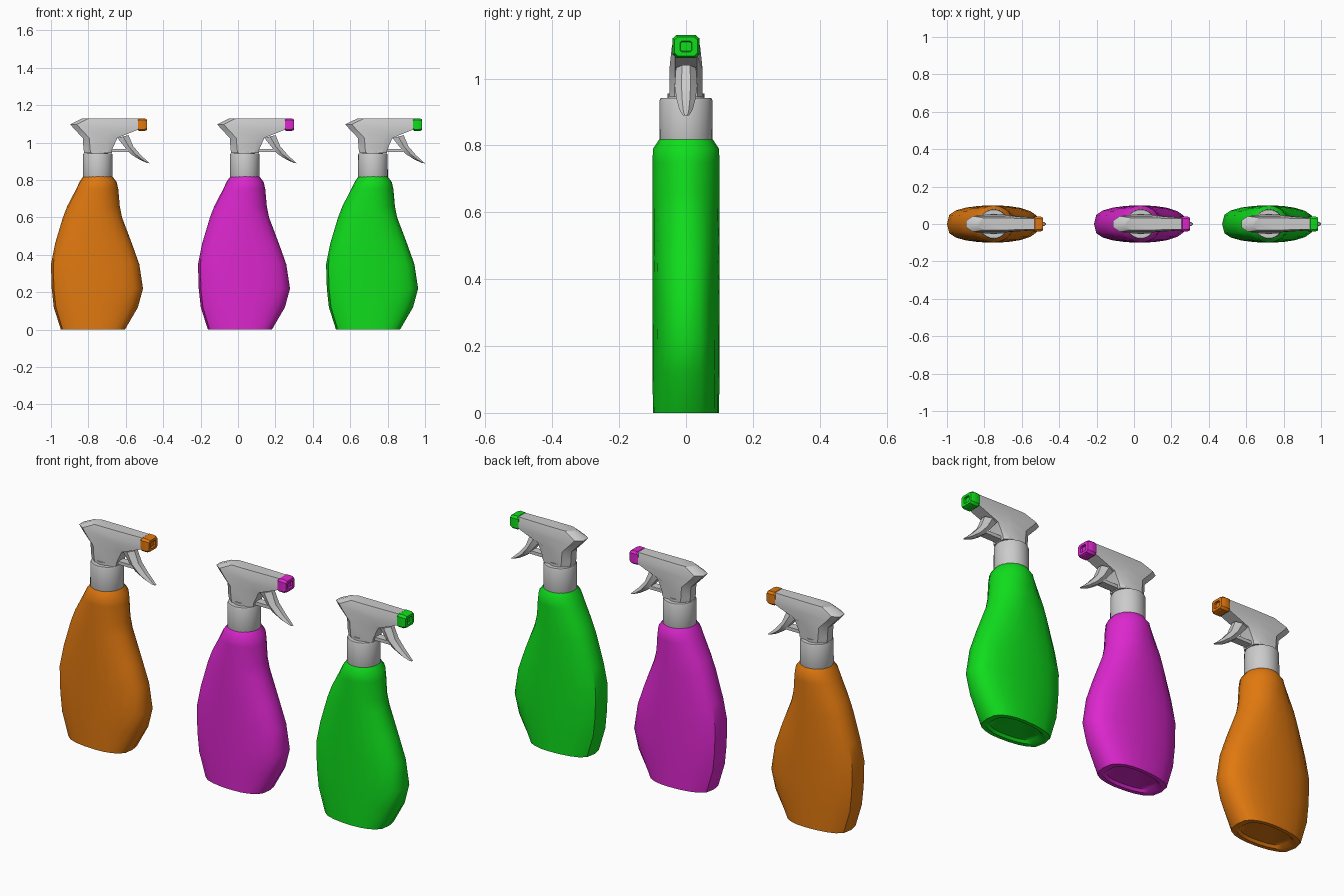
import bpy, bmesh, math

if "Cube" in bpy.data.objects:
    bpy.data.objects.remove(bpy.data.objects["Cube"])


def finish(name, bm, color=None, angle=35):
    bmesh.ops.recalc_face_normals(bm, faces=bm.faces)
    me = bpy.data.meshes.new(name)
    bm.to_mesh(me)
    bm.free()
    ob = bpy.data.objects.new(name, me)
    bpy.context.collection.objects.link(ob)
    if color:
        me.materials.append(color)
    bpy.ops.object.select_all(action='DESELECT')
    ob.select_set(True)
    bpy.context.view_layer.objects.active = ob
    bpy.ops.object.shade_smooth_by_angle(angle=math.radians(angle))
    return ob


def loft(name, rings, color=None, angle=35):
    """Skin a list of equal-length point rings and cap both ends."""
    bm = bmesh.new()
    vs = [[bm.verts.new(p) for p in r] for r in rings]
    n = len(vs[0])
    for a, b in zip(vs, vs[1:]):
        for i in range(n):
            j = (i + 1) % n
            bm.faces.new((a[i], a[j], b[j], b[i]))
    bm.faces.new(vs[0])
    bm.faces.new(vs[-1])
    return finish(name, bm, color, angle)


def oval(cx, z, xl, xr, b, pl, pr, n=20):
    """Egg-shaped section with separate fullness for back and front ends."""
    pts = []
    for i in range(n):
        t = 2 * math.pi * i / n
        c, s = math.cos(t), math.sin(t)
        x = xr * c if c > 0 else -xl * c
        y = b * math.copysign(abs(s) ** (pr if c > 0 else pl), s) if abs(s) > 1e-6 else 0
        pts.append((cx + x, y, z))
    return pts


def head_ring(cx, z, xl, xr, w, wf):
    half = [(xl, w * .45), (xl + .035, w), (.055, w), (xr, wf)]
    return [(cx + x, y, z) for x, y in half] + [(cx + x, -y, z) for x, y in reversed(half)]


# z, back x, front x, half depth, back fullness, front fullness
BODY = [(.012, -.15, .10, .07, .6, .6), (0, -.165, .115, .08, .6, .6),
        (0, -.197, .145, .099, .6, .65), (.12, -.235, .215, .1, .6, .7),
        (.22, -.246, .242, .1, .6, .7), (.35, -.25, .222, .1, .6, .75),
        (.46, -.228, .183, .1, .65, .8), (.60, -.186, .13, .1, .7, 1.0),
        (.66, -.163, .118, .1, .75, 1.15), (.75, -.116, .110, .1, .85, 1.1),
        (.79, -.097, .101, .099, .9, 1.0), (.818, -.078, .08, .08, 1, 1)]

# z, back x, front x, half width, front half width
HEAD = [(.945, -.072, .075, .05, .035), (.965, -.076, .078, .05, .034),
        (1.025, -.08, .105, .05, .033), (1.072, -.125, .222, .045, .033),
        (1.098, -.147, .222, .042, .033), (1.128, -.085, .222, .032, .028)]

# trigger stations: upper/front point, lower/back point, half width
TRIGGER = [((.165, 1.04), (.105, 1.025), .03), ((.19, .98), (.145, .975), .034),
           ((.23, .934), (.175, .94), .028), ((.262, .904), (.22, .911), .02),
           ((.279, .889), (.262, .892), .01)]

# nozzle stations: x, half width, half height
NOZZLE = [(.215, .036, .029), (.222, .04, .034), (.25, .04, .034),
          (.264, .034, .028), (.264, .018, .016), (.254, .016, .014)]


def nozzle_ring(cx, x, w, h):
    k = .72
    pts = [(w, h * k), (w * k, h), (-w * k, h), (-w, h * k),
           (-w, -h * k), (-w * k, -h), (w * k, -h), (w, -h * k)]
    return [(cx + x, y, 1.096 + z) for y, z in pts]


def trigger_ring(cx, f, b, w):
    mx, mz = (f[0] + b[0]) / 2, (f[1] + b[1]) / 2
    return [(cx + f[0], w * .4, f[1]), (cx + mx, w, mz), (cx + b[0], w * .7, b[1]),
            (cx + b[0], -w * .7, b[1]), (cx + mx, -w, mz), (cx + f[0], -w * .4, f[1])]


def spray_bottle(tag, cx, rgb):
    mat = bpy.data.materials.new(tag)
    mat.diffuse_color = (*rgb, 1)
    mat.use_nodes = True
    mat.node_tree.nodes["Principled BSDF"].inputs["Base Color"].default_value = mat.diffuse_color
    loft(tag + "_body", [oval(cx, *r) for r in BODY], mat, 40)
    # collar with softened rims, and short neck up into the head
    collar = [(.812, .078), (.818, .08), (.935, .079), (.942, .076), (.942, .055), (.955, .055)]
    loft(tag + "_collar", [oval(cx, z, -r, r, r, 1, 1, 24) for z, r in collar])
    loft(tag + "_spray_head", [head_ring(cx, *r) for r in HEAD])
    loft(tag + "_trigger", [trigger_ring(cx, *r) for r in TRIGGER])
    # piston linking head and trigger
    loft(tag + "_piston", [[(cx + x, .02, .95), (cx + x, .02, .967),
                            (cx + x, -.02, .967), (cx + x, -.02, .95)] for x in (.04, .165)])
    loft(tag + "_nozzle", [nozzle_ring(cx, *r) for r in NOZZLE], mat, 30)


for tag, cx, rgb in (("orange", -.75, (.75, .19, .005)),
                     ("magenta", .036, (.72, .02, .62)),
                     ("green", .721, (.005, .72, .012))):
    spray_bottle(tag, cx, rgb)
